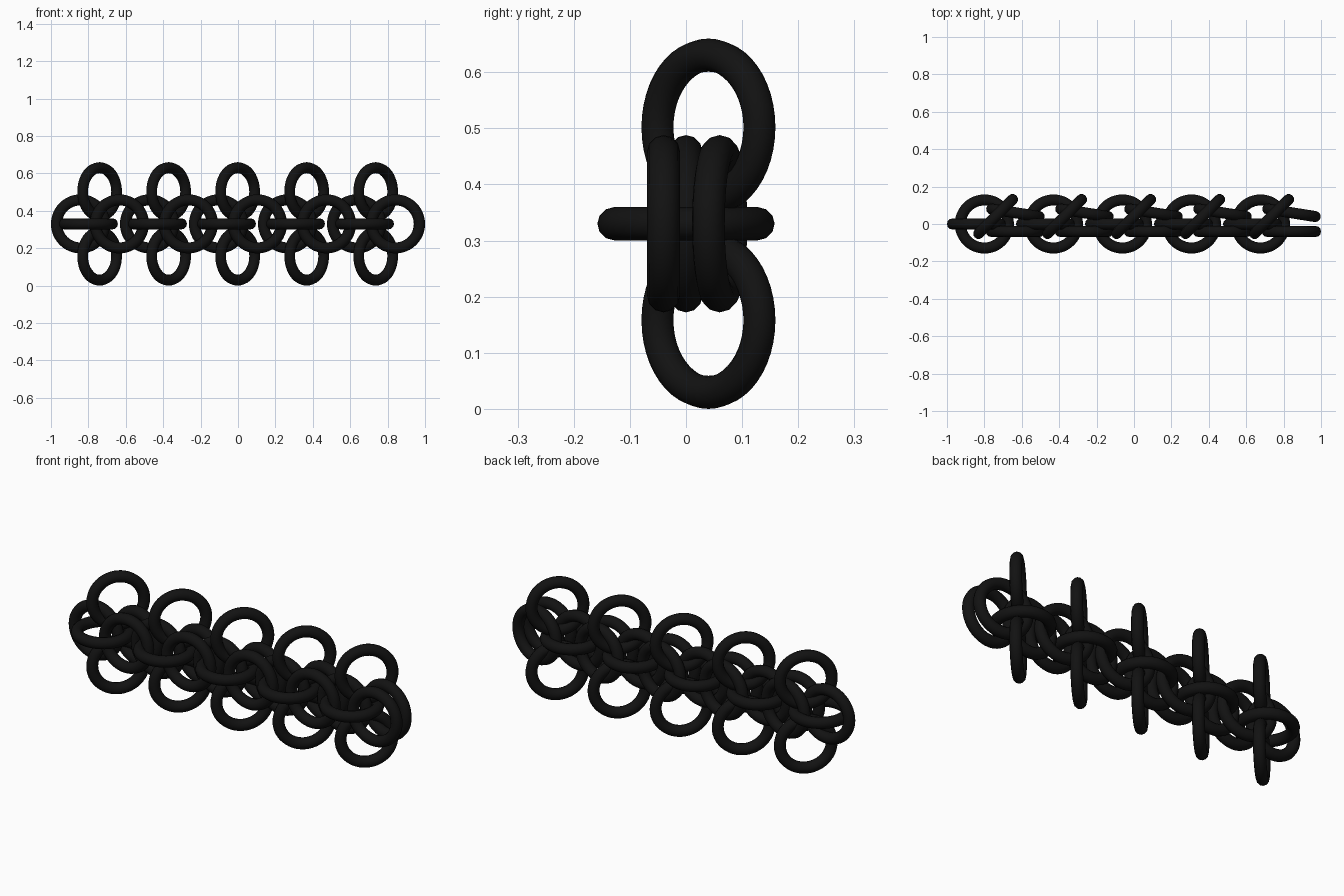
import bpy
from math import radians

if "Cube" in bpy.data.objects:
    bpy.data.objects.remove(bpy.data.objects["Cube"])

R, T = 0.1285, 0.0295          # ring radius, wire radius
PITCH, UNITS, MID = 0.369, 5, 0.33

black = bpy.data.materials.new("black_wire")
black.diffuse_color = (0.006, 0.006, 0.006, 1)
black.use_nodes = True
black.node_tree.nodes["Principled BSDF"].inputs["Base Color"].default_value = black.diffuse_color


def ring(name, x, y, z, upright=True, turn=0):
    """One wire ring; upright rings stand in the xz plane, then turn about z."""
    bpy.ops.mesh.primitive_torus_add(
        major_radius=R, minor_radius=T, major_segments=48, minor_segments=12,
        location=(x, y, z),
        rotation=(radians(90) if upright else 0, 0, radians(turn)))
    ob = bpy.context.object
    ob.name = name
    ob.data.materials.append(black)
    bpy.ops.object.shade_smooth()


for i in range(UNITS):
    dx = i * PITCH
    # spine of the chain: single link, front and back pair
    ring(f"single_link_{i}", -0.842 + dx, 0, MID)
    ring(f"front_link_{i}", -0.634 + dx, -0.04, MID)
    ring(f"back_link_{i}", -0.634 + dx, 0.06, MID, turn=-9)
    # flat ring lying across the spine
    ring(f"flat_link_{i}", -0.80 + dx, 0, MID, upright=False)
    # diagonal rings above and below
    for side, s in (("upper", 1), ("lower", -1)):
        ring(f"{side}_link_{i}", -0.74 + dx, 0.04, MID + s * 0.172, turn=45)
